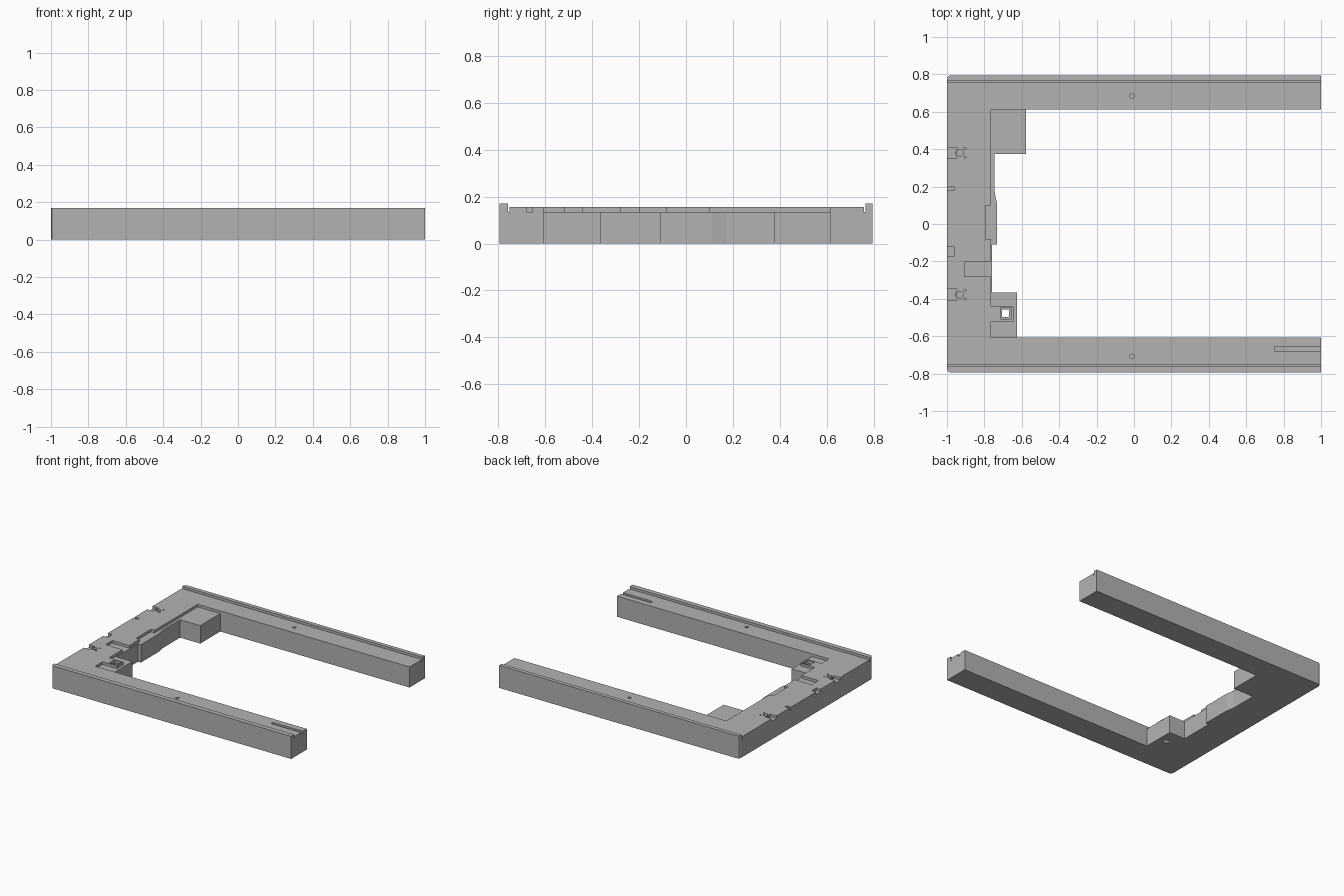
import bpy
import bmesh
import math

if "Cube" in bpy.data.objects:
    bpy.data.objects.remove(bpy.data.objects["Cube"], do_unlink=True)

FLOOR, DECK, TOP = 0.135, 0.155, 0.17

grey = bpy.data.materials.new("mid grey")
grey.use_nodes = True
grey.diffuse_color = (0.45, 0.45, 0.45, 1)
grey.node_tree.nodes["Principled BSDF"].inputs["Base Color"].default_value = (0.45, 0.45, 0.45, 1)


def prism(name, points, z0, z1):
    """Extrude a flat outline between two heights."""
    bm = bmesh.new()
    base = bm.faces.new([bm.verts.new((x, y, z0)) for x, y in points])
    result = bmesh.ops.extrude_face_region(bm, geom=[base])
    verts = [v for v in result["geom"] if isinstance(v, bmesh.types.BMVert)]
    bmesh.ops.translate(bm, verts=verts, vec=(0, 0, z1 - z0))
    bmesh.ops.recalc_face_normals(bm, faces=bm.faces)
    mesh = bpy.data.meshes.new(name)
    bm.to_mesh(mesh)
    bm.free()
    mesh.materials.append(grey)
    obj = bpy.data.objects.new(name, mesh)
    bpy.context.collection.objects.link(obj)
    return obj


def rect(x0, x1, y0, y1):
    return [(x0, y0), (x1, y0), (x1, y1), (x0, y1)]


def ring(x, y, r, n):
    return [(x + r * math.cos(math.tau * (i + 0.5) / n),
             y + r * math.sin(math.tau * (i + 0.5) / n)) for i in range(n)]


# U-shaped frame with softened outer corners and a stepped inner edge
C = 0.02
outline = [(-1, -0.795 + C), (-1 + C * 0.3, -0.795 + C * 0.3), (-1 + C, -0.795),
           (1, -0.795), (1, -0.608), (-0.625, -0.608), (-0.625, -0.365),
           (-0.758, -0.365), (-0.758, -0.11), (-0.733, -0.11), (-0.733, 0.11),
           (-0.745, 0.17), (-0.745, 0.375), (-0.577, 0.375), (-0.577, 0.613),
           (1, 0.613), (1, 0.795), (-1 + C, 0.795),
           (-1 + C * 0.3, 0.795 - C * 0.3), (-1, 0.795 - C)]
frame = prism("frame", outline, 0, TOP)


def cut(points, z0, z1=0.3):
    """Carve an outline out of the frame."""
    tool = prism("cutter", points, z0, z1)
    tool.hide_render = True
    mod = frame.modifiers.new("cut", "BOOLEAN")
    mod.operation = "DIFFERENCE"
    mod.solver = "EXACT"
    mod.object = tool
    bpy.context.view_layer.update()
    graph = bpy.context.evaluated_depsgraph_get()
    mesh = bpy.data.meshes.new_from_object(frame.evaluated_get(graph))
    frame.modifiers.clear()
    frame.data = mesh
    bpy.data.objects.remove(tool, do_unlink=True)


# Deck between the two long rims, with a thin slit beside each rim
cut(rect(-1.1, 1.1, -0.758, 0.764), DECK)
cut(rect(-1.1, 1.1, -0.759, -0.753), FLOOR)
cut(rect(-1.1, 1.1, 0.759, 0.765), FLOOR)

# Lowered inner ledge, leaving a raised tongue around the square hole
cut([(-0.765, -0.608), (-0.5, -0.608), (-0.5, 0.613), (-0.765, 0.613),
     (-0.765, 0.10), (-0.795, 0.10), (-0.795, -0.08), (-0.765, -0.08),
     (-0.765, -0.20), (-0.907, -0.20), (-0.907, -0.28), (-0.765, -0.28),
     (-0.765, -0.44), (-0.645, -0.44), (-0.645, -0.52), (-0.765, -0.52)], FLOOR)

# Square hole with a countersunk lip
cut(rect(-0.715, -0.655, -0.507, -0.447), FLOOR)
cut(rect(-0.705, -0.667, -0.496, -0.456), -0.1)

# Edge notches and the slot in the front arm
cut(rect(-1.1, -0.963, 0.178, 0.198), FLOOR)
cut(rect(-1.1, -0.963, -0.175, -0.12), FLOOR)
cut(rect(0.75, 1.1, -0.678, -0.655), FLOOR)

# Clip sockets: waisted notch, round hole and two pin holes each
for y in (0.38, -0.377):
    cut([(-1.1, y - 0.03), (-0.945, y - 0.03), (-0.958, y),
         (-0.945, y + 0.03), (-1.1, y + 0.03)], FLOOR)
    cut(ring(-0.93, y, 0.018, 12), FLOOR)
    for side in (-1, 1):
        cut(ring(-0.903, y + side * 0.023, 0.007, 4), FLOOR)

# Screw holes at the middle of the arms
for y in (0.685, -0.708):
    cut(ring(-0.01, y, 0.012, 16), 0.11)
